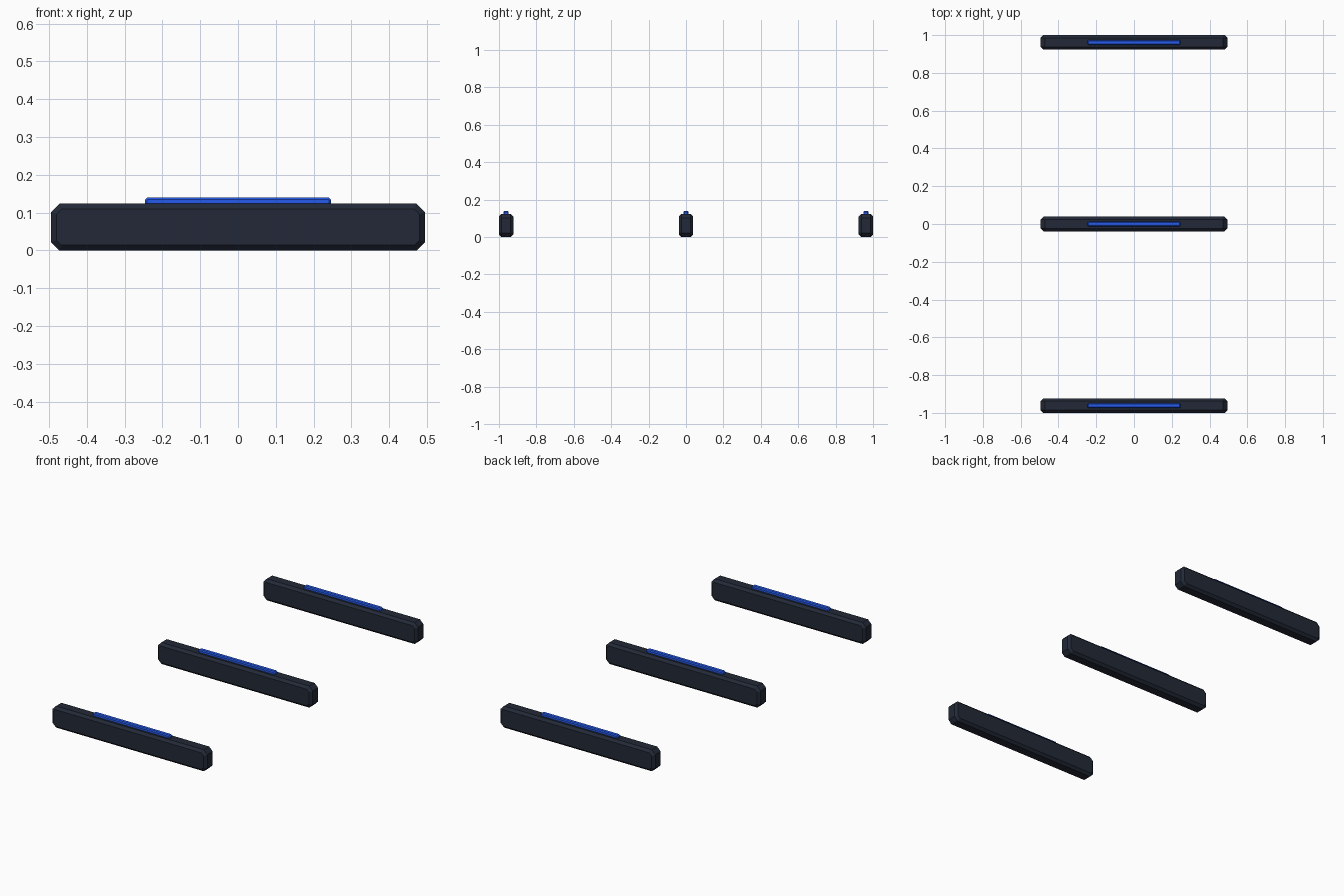
import bpy, bmesh

if "Cube" in bpy.data.objects:
    bpy.data.objects.remove(bpy.data.objects["Cube"])

def material(name, rgb):
    m = bpy.data.materials.new(name)
    m.diffuse_color = (*rgb, 1)
    m.use_nodes = True
    m.node_tree.nodes["Principled BSDF"].inputs["Base Color"].default_value = m.diffuse_color
    return m

DARK = material("dark_slate", (0.016, 0.022, 0.038))
BLUE = material("blue", (0.018, 0.1, 0.83))

def chamfered_bar(name, hx, hy, z0, z1, cut, bevel, y, mat):
    """Octagonal front outline extruded along y, with bevelled front and back rims."""
    outline = [(-hx + cut, z0), (hx - cut, z0), (hx, z0 + cut), (hx, z1 - cut),
               (hx - cut, z1), (-hx + cut, z1), (-hx, z1 - cut), (-hx, z0 + cut)]
    bm = bmesh.new()
    front = bm.faces.new([bm.verts.new((x, -hy, z)) for x, z in outline])
    ext = bmesh.ops.extrude_face_region(bm, geom=[front], use_keep_orig=True)
    back = [v for v in ext["geom"] if isinstance(v, bmesh.types.BMVert)]
    bmesh.ops.translate(bm, verts=back, vec=(0, 2 * hy, 0))
    bmesh.ops.recalc_face_normals(bm, faces=bm.faces)
    rims = [e for e in bm.edges
            if abs(e.verts[0].co.y - e.verts[1].co.y) < 1e-6]
    bmesh.ops.bevel(bm, geom=rims, offset=bevel, segments=1, profile=0.5,
                    affect='EDGES', clamp_overlap=True)
    me = bpy.data.meshes.new(name)
    bm.to_mesh(me)
    bm.free()
    me.materials.append(mat)
    ob = bpy.data.objects.new(name, me)
    ob.location.y = y
    bpy.context.collection.objects.link(ob)
    return ob

# Three identical bars in a row, each with a slim blue strip on top
for label, y in (("front", -0.9615), ("middle", 0), ("back", 0.9615)):
    chamfered_bar(label + "_bar", 0.494, 0.0385, 0, 0.124, 0.022, 0.014, y, DARK)
    chamfered_bar(label + "_light_strip", 0.246, 0.0135, 0.108, 0.14, 0.006, 0.005, y, BLUE)
